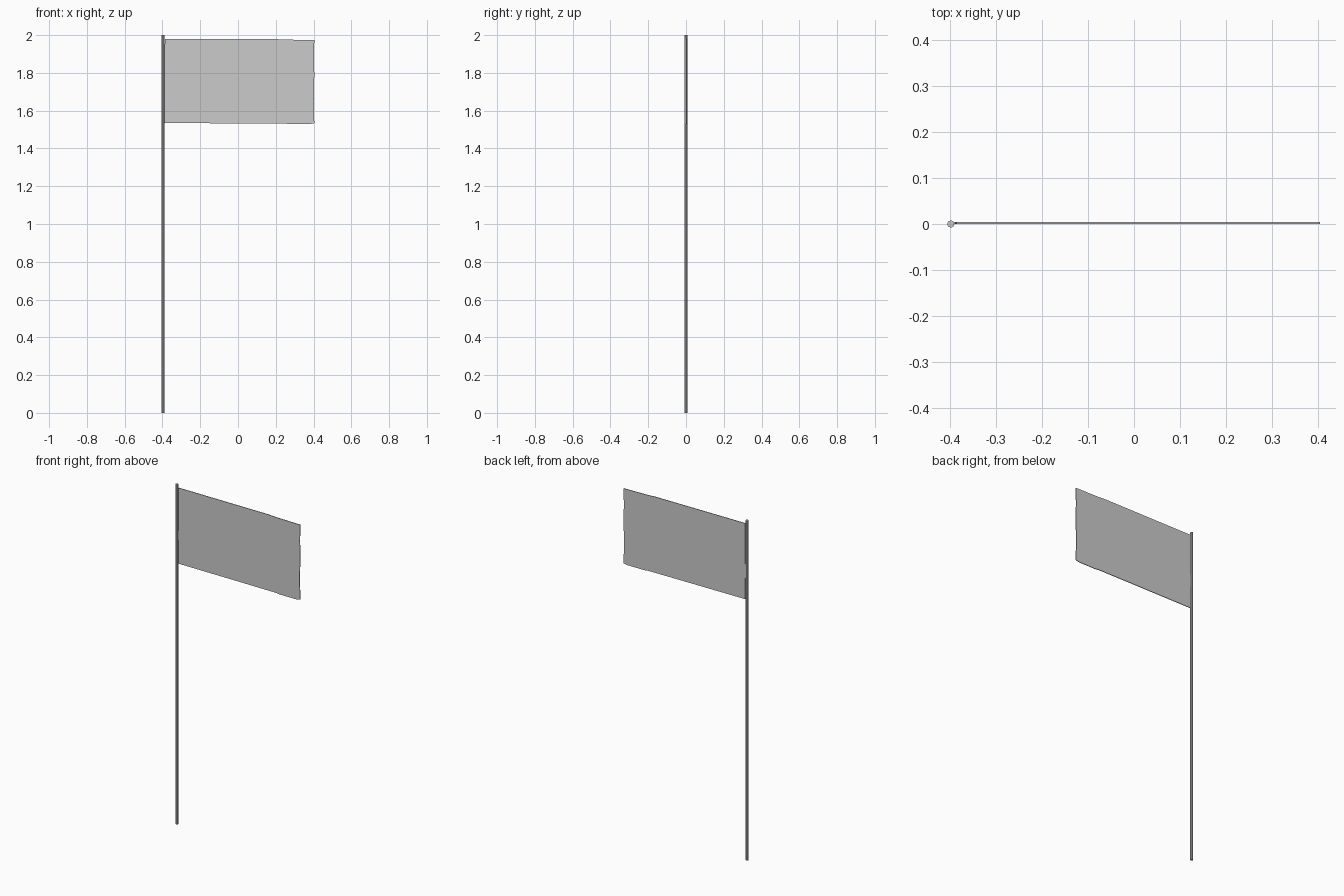
import bpy, bmesh

if "Cube" in bpy.data.objects:
    bpy.data.objects.remove(bpy.data.objects["Cube"])

# Slender octagonal pole
bpy.ops.mesh.primitive_cylinder_add(vertices=8, radius=0.008, depth=2, location=(-0.398, 0, 1))
pole = bpy.context.object
pole.name = "pole"

# Thin cloth panel with a slightly uneven outline, listed counter-clockwise from the front
outline = [(-0.388, 1.534), (0.0, 1.533), (0.25, 1.532), (0.27, 1.529), (0.38, 1.529), (0.404, 1.534),
           (0.401, 1.65), (0.404, 1.79), (0.402, 1.88), (0.404, 1.974),
           (0.25, 1.976), (0.2, 1.979), (-0.386, 1.98),
           (-0.388, 1.95), (-0.388, 1.76), (-0.390, 1.70), (-0.388, 1.64)]
bm = bmesh.new()
face = bm.faces.new([bm.verts.new((x, 0.0, z)) for x, z in outline])
extruded = bmesh.ops.extrude_face_region(bm, geom=[face])
moved = [v for v in extruded["geom"] if isinstance(v, bmesh.types.BMVert)]
bmesh.ops.translate(bm, verts=moved, vec=(0, 0.004, 0))
bmesh.ops.recalc_face_normals(bm, faces=bm.faces)
mesh = bpy.data.meshes.new("flag_cloth")
bm.to_mesh(mesh)
bm.free()
flag = bpy.data.objects.new("flag_cloth", mesh)
bpy.context.collection.objects.link(flag)
